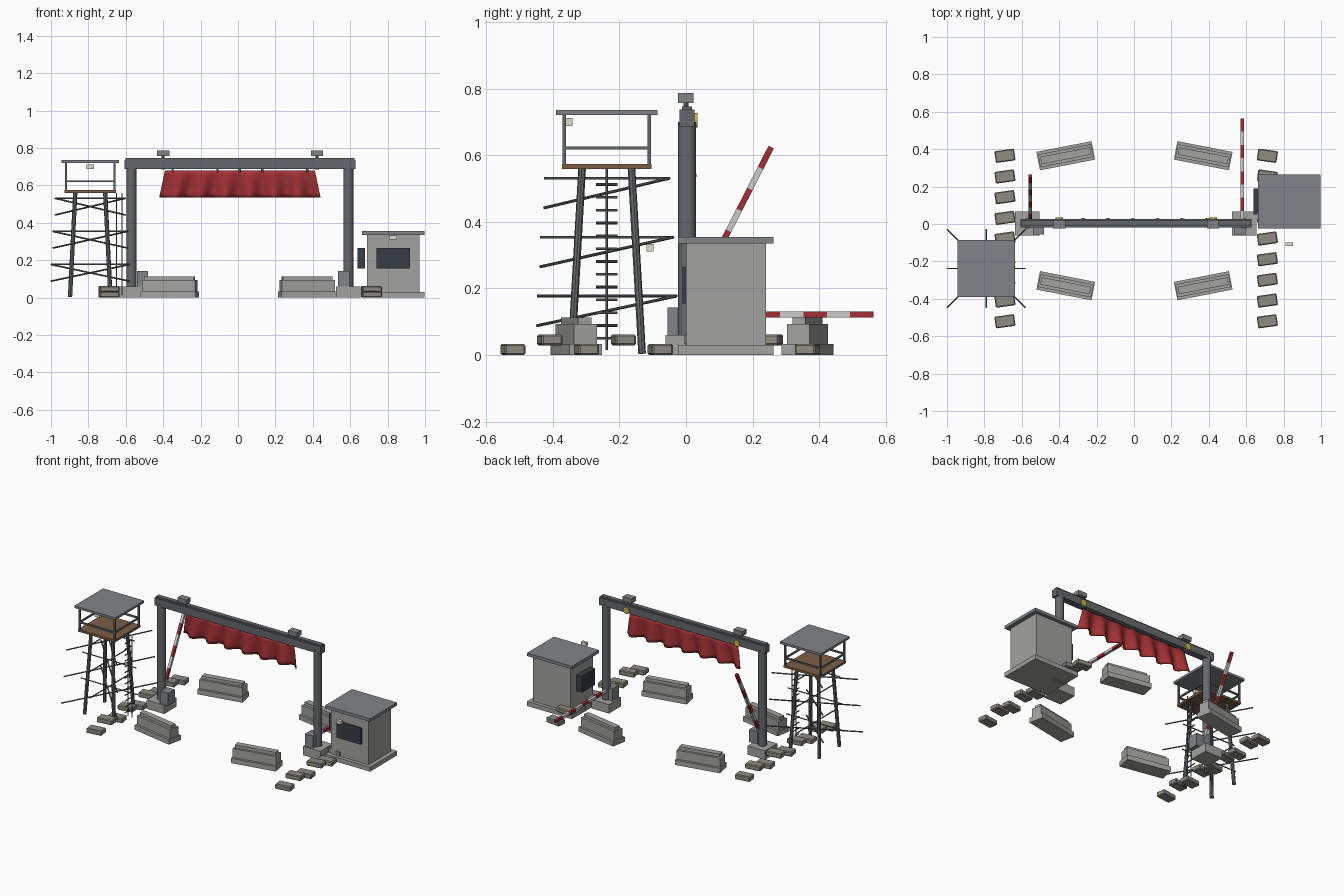
import bpy, bmesh, math
from mathutils import Vector, Matrix

if "Cube" in bpy.data.objects:
    bpy.data.objects.remove(bpy.data.objects["Cube"])


def material(name, r, g, b):
    m = bpy.data.materials.new(name)
    m.diffuse_color = (r, g, b, 1)
    m.use_nodes = True
    m.node_tree.nodes["Principled BSDF"].inputs["Base Color"].default_value = m.diffuse_color
    return m


STEEL = material("dark_steel", .13, .14, .15)
CONCRETE = material("concrete", .36, .36, .35)
ROOF = material("roof_grey", .22, .23, .25)
RED = material("red", .36, .03, .035)
WHITE = material("white", .62, .62, .6)
WOOD = material("wood", .2, .11, .06)
BAG = material("sandbag", .27, .26, .22)
GLASS = material("dark_glass", .04, .045, .06)
CREAM = material("lamp_cream", .75, .72, .58)
YELLOW = material("yellow", .6, .48, .06)


def finish(name, bm, mats, smooth=False):
    bmesh.ops.recalc_face_normals(bm, faces=bm.faces)
    me = bpy.data.meshes.new(name)
    bm.to_mesh(me)
    bm.free()
    for m in mats:
        me.materials.append(m)
    ob = bpy.data.objects.new(name, me)
    bpy.context.collection.objects.link(ob)
    if smooth:
        bpy.ops.object.select_all(action='DESELECT')
        ob.select_set(True)
        bpy.context.view_layer.objects.active = ob
        bpy.ops.object.shade_smooth_by_angle(angle=math.radians(40))
    return ob


def add_box(bm, c, s, mi=0, rot=None):
    m = Matrix.Translation(c) @ (rot or Matrix()) @ Matrix.Diagonal((*s, 1))
    vs = bmesh.ops.create_cube(bm, size=1, matrix=m)["verts"]
    for f in {f for v in vs for f in v.link_faces}:
        f.material_index = mi


def add_rod(bm, a, b, r, n=8):
    a, b = Vector(a), Vector(b)
    d = b - a
    m = Matrix.Translation((a + b) / 2) @ d.to_track_quat('Z', 'Y').to_matrix().to_4x4()
    bmesh.ops.create_cone(bm, cap_ends=True, segments=n, radius1=r, radius2=r,
                          depth=d.length, matrix=m)


def boxes(name, items, mat):
    bm = bmesh.new()
    for c, s in items:
        add_box(bm, c, s)
    return finish(name, bm, [mat])


def rods(name, items, mat, n=8):
    bm = bmesh.new()
    for a, b, r in items:
        add_rod(bm, a, b, r, n)
    return finish(name, bm, [mat], True)


# Gate: footings, round posts, crossbeam
POSTS = (-.57, .59)
boxes("post_footings", [((x, .003, .03), (.13, .13, .06)) for x in POSTS], CONCRETE)
rods("gate_posts", [((x, .003, .05), (x, .003, .70), .027) for x in POSTS], STEEL, 24)
boxes("crossbeam", [((.01, .003, .712), (1.235, .046, .05)),
                    ((.01, .003, .74), (1.225, .03, .012))], STEEL)

# Floodlight housings on the beam, warning lamps on its back
LIGHTS = (-.4, .422)
boxes("floodlight_housings", [((x, -.001, .772), (.066, .046, .03)) for x in LIGHTS], ROOF)
rods("floodlight_stems", [((x, 0, .74), (x, 0, .765), .008) for x in LIGHTS], STEEL)
rods("warning_lamps", [((x, .02, .705), (x, .034, .705), .022) for x in LIGHTS], YELLOW, 10)

# Flared wavy banner and its hooks
bm = bmesh.new()
NX, NZ = 64, 6
grid = []
for j in range(NZ + 1):
    t = j / NZ
    row = []
    for i in range(NX + 1):
        u = i / NX
        x = .01 + (u - .5) * (.80 + .06 * t)
        y = .006 + (.004 + .02 * t) * math.sin(u * math.tau * 6.5 + t * .8)
        row.append(bm.verts.new((x, y, .68 - .145 * t)))
    grid.append(row)
for j in range(NZ):
    for i in range(NX):
        bm.faces.new((grid[j][i], grid[j][i + 1], grid[j + 1][i + 1], grid[j + 1][i]))
banner = finish("banner", bm, [RED], True)
mod = banner.modifiers.new("thickness", 'SOLIDIFY')
mod.thickness = .004
mod.offset = 0
rods("banner_hooks", [((x, .004, .668), (x, .004, .695), .006)
                      for x in (-.35, -.11, .01, .13, .37)], ROOF)

# Striped barrier arms: left raised, right lowered
boxes("barrier_pivots", [((-.51, -.02, .1), (.06, .07, .085)),
                         ((.565, -.02, .1), (.06, .07, .085))], ROOF)
for name, x, deg in (("left_barrier_arm", -.555, 63), ("right_barrier_arm", .578, 0)):
    bm = bmesh.new()
    rot = Matrix.Rotation(math.radians(deg), 4, 'X')
    for k in range(8):
        c = Vector((x, 0, .122)) + rot @ Vector((0, .0705 * (k + .5), 0))
        add_box(bm, c, (.018, .0705, .018), k % 2, rot)
    finish(name, bm, [WHITE, RED])

# Guard booth
bx, by = .83, .12
boxes("booth_body", [((bx, by, .18), (.28, .24, .32)),
                     ((bx, by, .015), (.335, .287, .03))], CONCRETE)
boxes("booth_roof", [((bx, by, .345), (.335, .287, .02))], ROOF)
boxes("booth_windows", [((bx, -.003, .21), (.18, .014, .11)),
                        ((.66, by, .21), (.04, .14, .11))], GLASS)
boxes("booth_lamp", [((bx, -.108, .322), (.038, .02, .022))], CREAM)

# Watchtower platform, roof, corner posts and rails
tx, ty = -.79, -.238
SIGNS = [(i, j) for i in (-1, 1) for j in (-1, 1)]
boxes("tower_platform", [((tx, ty, .567), (.275, .27, .015))], WOOD)
boxes("tower_roof", [((tx, ty, .728), (.305, .305, .015))], ROOF)
boxes("tower_posts", [((tx + i * .13, ty + j * .128, .647), (.012, .01, .15))
                      for i, j in SIGNS], STEEL)
rails = []
for s in (-1, 1):
    rails += [((tx, ty + s * .128, .622), (.26, .01, .01)),
              ((tx + s * .13, ty, .622), (.01, .26, .01))]
boxes("tower_rails", rails, STEEL)
boxes("tower_lamp", [((tx, -.353, .70), (.038, .025, .023))], CREAM)

# Tower legs, crossing braces and ladder
rods("tower_legs", [((tx + i * .108, ty + j * .106, .004),
                     (tx + i * .08, ty + j * .074, .565), .0115) for i, j in SIGNS], STEEL)
braces = []
for z, h in ((.177, .21), (.354, .2), (.531, .188)):
    braces += [((tx - h, ty, z), (tx + h, ty, z), .004),
               ((tx, ty - h, z), (tx, ty + h, z), .004)]
    for s in (-1, 1):
        braces.append(((tx - s * h, ty - h, z - .089), (tx + s * h, ty + h, z), .0045))
rods("tower_braces", braces, STEEL, 6)
rods("tower_ladder", [((-.62, ty, .015), (-.62, ty, .56), .004),
                      ((-.65, ty, .015), (-.65, ty, .56), .003)]
     + [((-.65, ty - .032, .05 + k * .0385), (-.65, ty + .032, .05 + k * .0385), .004)
        for k in range(13)], STEEL, 6)

# Stepped concrete road barriers
for x, y, deg in ((-.365, .365, 11), (.37, .365, -11), (-.365, -.33, -11), (.37, -.33, 11)):
    ob = boxes("road_barrier", [((0, 0, .0165), (.3, .1, .033)),
                                ((0, 0, .063), (.29, .07, .06)),
                                ((0, 0, .102), (.27, .04, .022))], CONCRETE)
    ob.location = (x, y, 0)
    ob.rotation_euler.z = math.radians(deg)

# Sandbag rows, alternating in height
for x, side in ((-.69, -1), (.713, 1)):
    for k in range(9):
        y = -.52 + k * .1106
        ob = boxes("sandbag", [((0, 0, 0), (.106, .063, .033))], BAG)
        ob.location = (x, y, .0165 + (k % 2) * .029)
        ob.rotation_euler.z = math.radians(-8 if side > 0 and y > 0 else 8)
        bev = ob.modifiers.new("soft_edges", 'BEVEL')
        bev.width = .005
        bev.segments = 1
